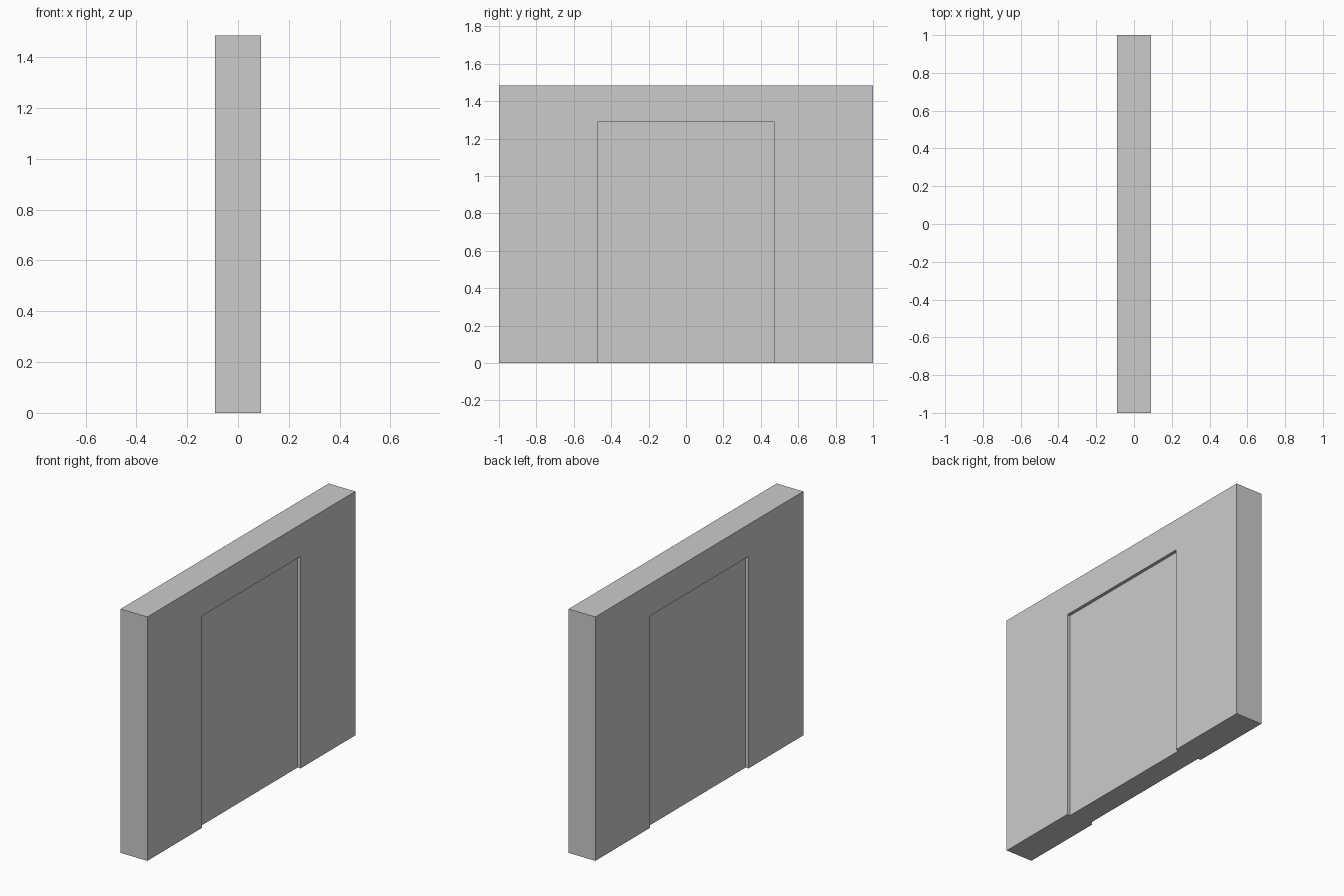
import bpy, bmesh

if "Cube" in bpy.data.objects:
    bpy.data.objects.remove(bpy.data.objects["Cube"])

T, D = 0.09, 0.07          # half thickness of wall and of recessed panel
H, OH, OW = 1.485, 1.29, 0.473


def build(name, outline, half):
    """Extrude a (y, z) outline symmetrically along x."""
    bm = bmesh.new()
    face = bm.faces.new([bm.verts.new((-half, y, z)) for y, z in outline])
    ext = bmesh.ops.extrude_face_region(bm, geom=[face])
    verts = [v for v in ext["geom"] if isinstance(v, bmesh.types.BMVert)]
    bmesh.ops.translate(bm, verts=verts, vec=(2 * half, 0, 0))
    bmesh.ops.recalc_face_normals(bm, faces=bm.faces)
    mesh = bpy.data.meshes.new(name)
    bm.to_mesh(mesh)
    bm.free()
    obj = bpy.data.objects.new(name, mesh)
    bpy.context.collection.objects.link(obj)
    return obj


# Wall with a doorway open at the floor
build("wall_frame", [(-1, 0), (-OW, 0), (-OW, OH), (OW, OH),
                     (OW, 0), (1, 0), (1, H), (-1, H)], T)

# Door panel, recessed on both sides
build("door_panel", [(-OW, 0), (OW, 0), (OW, OH), (-OW, OH)], D)
